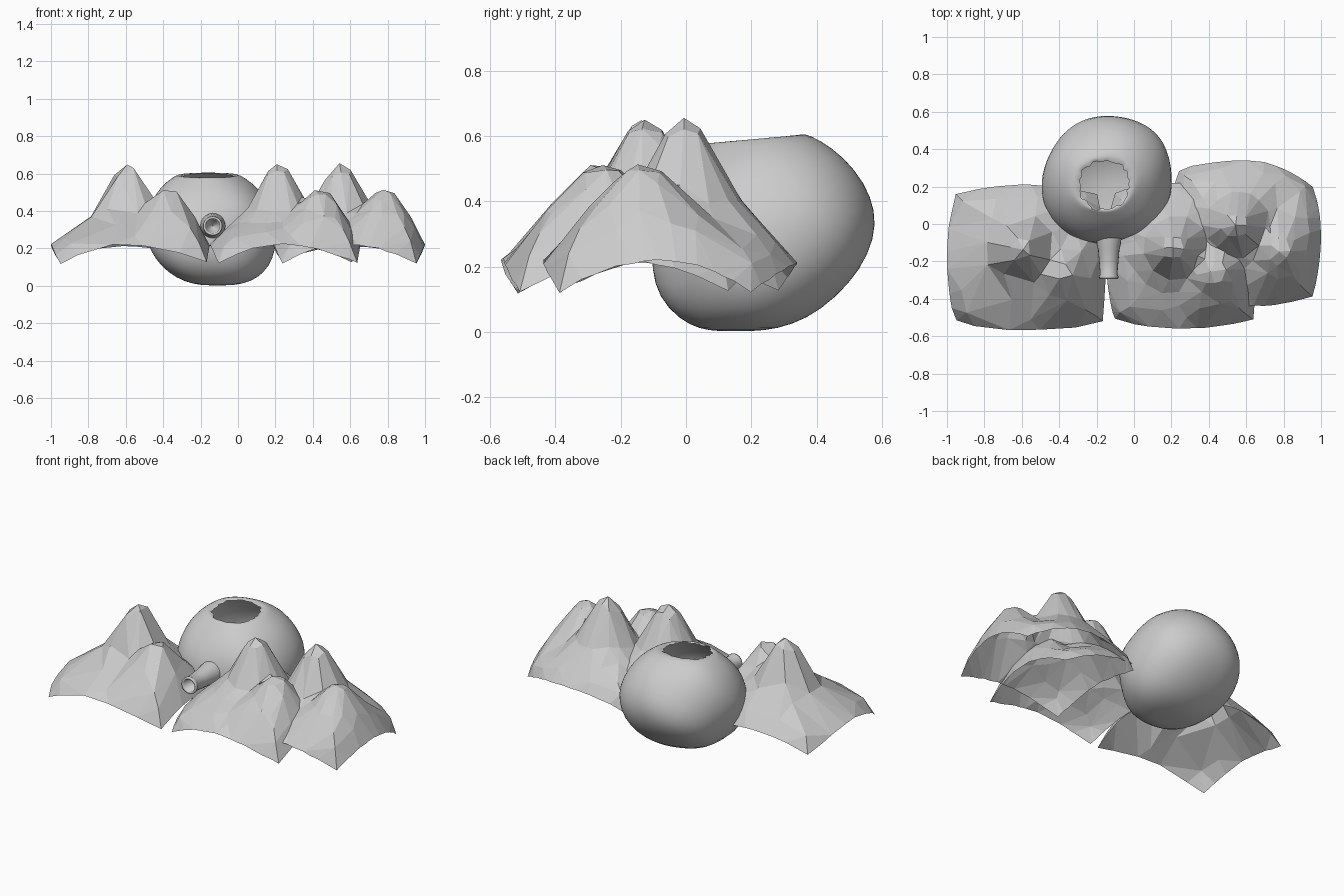
import bpy, bmesh, math, random
from math import sin, cos, pi

if "Cube" in bpy.data.objects:
    bpy.data.objects.remove(bpy.data.objects["Cube"])

random.seed(4)


def lerp(table, x):
    for (x0, y0), (x1, y1) in zip(table, table[1:]):
        if x <= x1:
            return y0 + (y1 - y0) * (x - x0) / (x1 - x0)
    return table[-1][1]


def finish(name, bm, smooth):
    me = bpy.data.meshes.new(name)
    bm.normal_update()
    bm.to_mesh(me)
    bm.free()
    for p in me.polygons:
        p.use_smooth = smooth
    ob = bpy.data.objects.new(name, me)
    bpy.context.collection.objects.link(ob)
    return ob


def grid_faces(bm, rows, closed):
    for a, b in zip(rows, rows[1:]):
        n = len(a)
        for i in range(n if closed else n - 1):
            j = (i + 1) % n
            bm.faces.new((a[i], a[j], b[j], b[i]))


# Mountain patches: open low-poly sheets with a tall and a shorter peak
TALL = [(0, .445), (.07, .385), (.12, .285), (.17, .19), (.25, .12), (.34, .075), (.45, .03)]
SHORT = [(0, .305), (.07, .27), (.13, .2), (.22, .13), (.3, .07), (.36, .03)]


def mountain(name, cx, cy, hw, ratio, back_cut, peak_x, corner):
    bm = bmesh.new()
    n, rows = 18, []
    for j in range(n + 1):
        v = 2 * j / n - 1
        row = []
        for i in range(n + 1):
            u = 2 * i / n - 1
            x = hw * u * (1 - (corner if u > 0 and v < 0 else .11) * v * v)
            y = .39 * v * (1 - .13 * u * u)
            if u > 0 and v > 0:
                y -= back_cut * u * u * v
            a = math.hypot(x - peak_x, y - .043)
            b = math.hypot(x - hw * .463, y + .083)
            h = max(lerp(TALL, a), lerp(SHORT, b))
            edge = 1 - max(abs(u), abs(v)) ** 7
            z = .215 + h * edge - .085 * (u * v) ** 2 * max(abs(u), abs(v)) ** 6
            z += .008 * sin(9 * x + 5) * cos(11 * y + 1)
            row.append(bm.verts.new((cx + x, cy + y, z + random.uniform(-.003, .003))))
        rows.append(row)
    grid_faces(bm, rows, False)
    ob = finish(name, bm, False)
    d = ob.modifiers.new("facets", 'DECIMATE')
    d.ratio = ratio


mountain("mountain_left", -.575, -.18, .425, .15, 0, -.015, .04)
mountain("mountain_middle", .252, -.17, .402, .28, .04, -.035, .04)
mountain("mountain_right", .595, -.05, .405, .28, .09, -.045, .11)

# Pot body: lumpy open shell (z, centre x, centre y, radius x, radius y)
RINGS = [(.002, -.11, .15, .05, .05), (.008, -.11, .16, .13, .12),
         (.04, -.115, .175, .22, .2), (.105, -.13, .19, .295, .275),
         (.19, -.14, .217, .34, .325), (.285, -.145, .237, .355, .345),
         (.37, -.145, .24, .347, .34), (.45, -.15, .24, .315, .305),
         (.525, -.155, .24, .265, .245), (.575, -.16, .232, .2, .18),
         (.597, -.16, .217, .16, .145), (.585, -.16, .21, .13, .13)]
bm = bmesh.new()
rows, N = [], 48
for k, (z, cx, cy, rx, ry) in enumerate(RINGS):
    row = []
    rim = k == len(RINGS) - 1
    for i in range(N):
        a = 2 * pi * i / N
        f = 1 + .03 * sin(2 * a) + .015 * sin(3 * a + 9 * z) + .012 * sin(5 * a + 14 * z)
        f -= .015 * cos(4 * a)
        if rim:
            f *= random.uniform(.85, 1.15)
        dz = .014 * sin(a) * max(0, z - .3) / .3
        row.append(bm.verts.new((cx + rx * f * cos(a), cy + ry * f * sin(a), z + dz)))
    rows.append(row)
grid_faces(bm, rows, True)
bm.faces.new(rows[0][::-1])
pot = finish("pot_body", bm, True)
pot.modifiers.new("round", 'SUBSURF').levels = 1

# Spout: short hollow tube with a lip (y, radius)
SPOUT = [(-.06, .07), (-.11, .064), (-.14, .057), (-.2, .052), (-.27, .046), (-.28, .052),
         (-.293, .05), (-.29, .038), (-.22, .034), (-.19, .0005)]
bm = bmesh.new()
rows = [[bm.verts.new((-.135 + r * cos(2 * pi * i / 20), y, .32 + r * sin(2 * pi * i / 20)))
         for i in range(20)] for y, r in SPOUT]
grid_faces(bm, rows, True)
bmesh.ops.recalc_face_normals(bm, faces=bm.faces)
finish("spout", bm, True)
